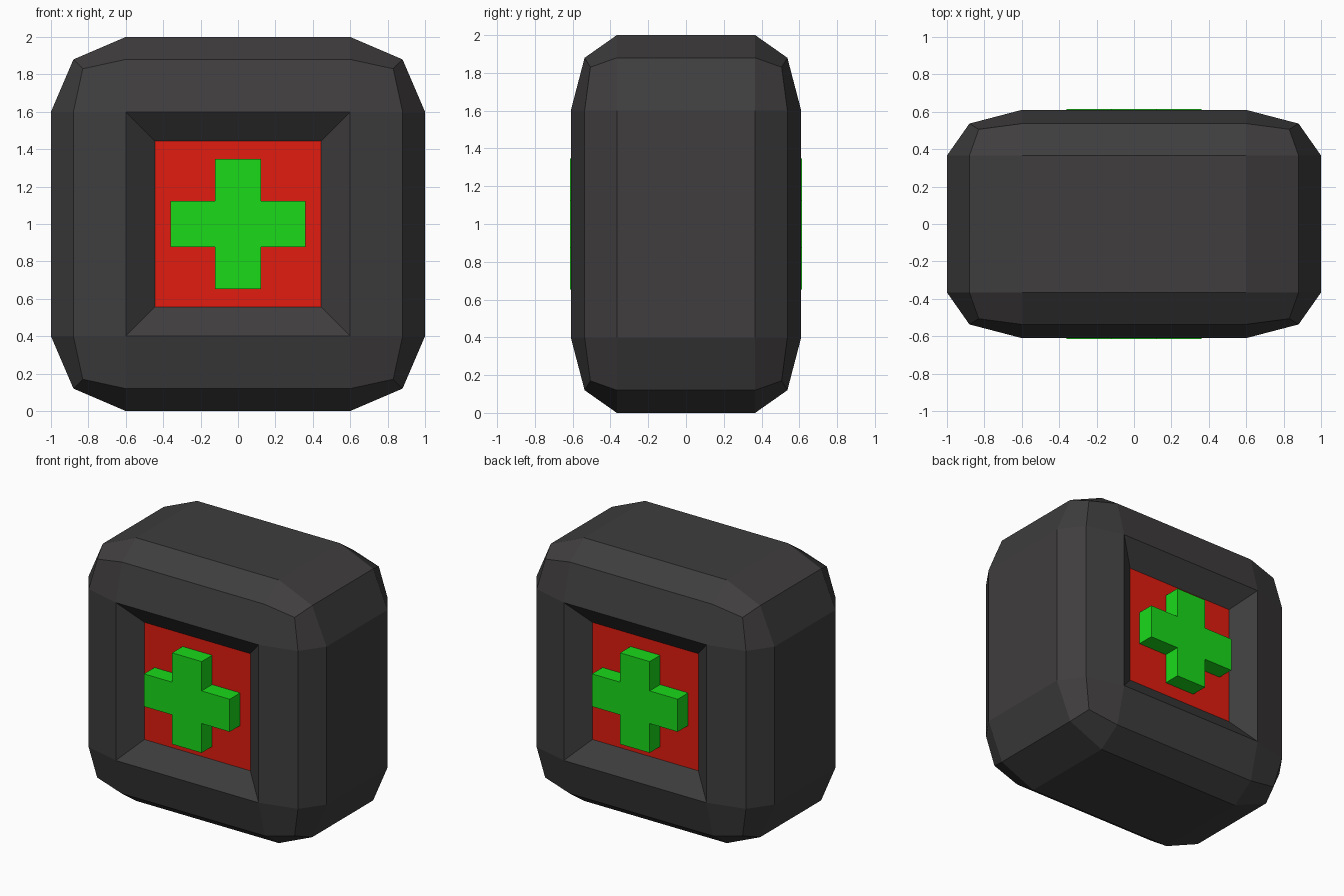
import bpy, bmesh

if "Cube" in bpy.data.objects:
    bpy.data.objects.remove(bpy.data.objects["Cube"])

DEPTH = 0.61      # half thickness of the body
FLOOR = 0.488     # y distance of the recessed panels


def material(name, rgb):
    mat = bpy.data.materials.new(name)
    mat.diffuse_color = (*rgb, 1)
    mat.use_nodes = True
    mat.node_tree.nodes["Principled BSDF"].inputs["Base Color"].default_value = mat.diffuse_color
    return mat


def add_object(name, bm, mats):
    mesh = bpy.data.meshes.new(name)
    bm.to_mesh(mesh)
    bm.free()
    for m in mats:
        mesh.materials.append(m)
    obj = bpy.data.objects.new(name, mesh)
    bpy.context.collection.objects.link(obj)
    return obj


dark = material("dark_casing", (0.05, 0.047, 0.048))
red = material("red_panel", (0.75, 0.012, 0.005))
green = material("green_cross", (0.01, 0.7, 0.01))

# Rounded casing: 3x3 gridded cube, with edges and corners pulled in
bm = bmesh.new()
bmesh.ops.create_cube(bm, size=2)
bmesh.ops.subdivide_edges(bm, edges=bm.edges[:], cuts=2, use_grid_fill=True)
for v in bm.verts:
    outer = sum(abs(c) > 0.9 for c in v.co)
    reach = {1: 1.0, 2: 0.88, 3: 0.83}[outer]
    co = [(reach if abs(c) > 0.9 else 0.6) * (1 if c > 0 else -1) for c in v.co]
    v.co = (co[0], co[1] * DEPTH, co[2] + 1)
bm.normal_update()

# Sunken red panels, front and back
panels = []
for f in bm.faces:
    c = f.calc_center_median()
    if abs(c.x) < 0.01 and abs(c.z - 1) < 0.01:
        panels.append(f)
bmesh.ops.inset_individual(bm, faces=panels, thickness=0.155,
                           depth=FLOOR - DEPTH, use_even_offset=True)
for f in panels:
    f.material_index = 1
bmesh.ops.recalc_face_normals(bm, faces=bm.faces[:])
add_object("casing", bm, [dark, red])

# Raised plus shapes on both panels
W, AX, AZ = 0.124, 0.36, 0.347
quarter = [(AX, W), (W, W), (W, AZ)]
profile = (quarter
           + [(-x, z) for x, z in reversed(quarter)]
           + [(-x, -z) for x, z in quarter]
           + [(x, -z) for x, z in reversed(quarter)])
for name, side in (("front_cross", -1), ("back_cross", 1)):
    bm = bmesh.new()
    face = bm.faces.new([bm.verts.new((x, side * FLOOR, z + 1)) for x, z in profile])
    ext = bmesh.ops.extrude_face_region(bm, geom=[face], use_keep_orig=True)
    for g in ext["geom"]:
        if isinstance(g, bmesh.types.BMVert):
            g.co.y = side * 0.614
    bmesh.ops.recalc_face_normals(bm, faces=bm.faces[:])
    add_object(name, bm, [green])
